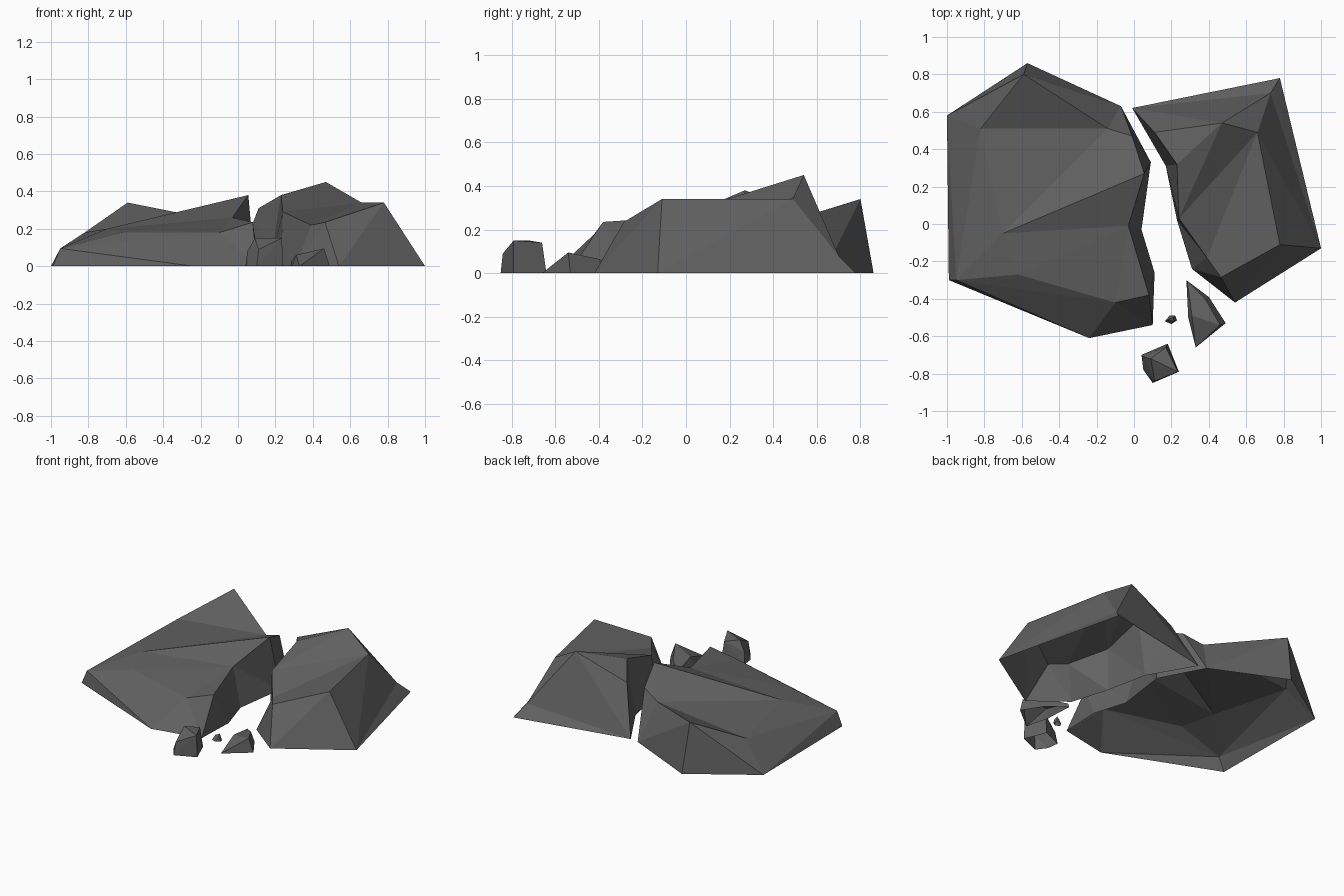
import bpy, bmesh

if "Cube" in bpy.data.objects:
    bpy.data.objects.remove(bpy.data.objects["Cube"])

stone = bpy.data.materials.new("dark grey stone")
stone.diffuse_color = (0.12, 0.12, 0.12, 1)
stone.use_nodes = True
stone.node_tree.nodes["Principled BSDF"].inputs["Base Color"].default_value = stone.diffuse_color


def finish(name, bm):
    bmesh.ops.recalc_face_normals(bm, faces=bm.faces[:])
    mesh = bpy.data.meshes.new(name)
    bm.to_mesh(mesh)
    bm.free()
    mesh.materials.append(stone)
    bpy.context.collection.objects.link(bpy.data.objects.new(name, mesh))


def facets(name, points, faces):
    """Open-bottomed faceted rock; each word lists the corners of one facet."""
    bm = bmesh.new()
    v = {k: bm.verts.new(p) for k, p in points.items()}
    for word in faces.split():
        bm.faces.new([v[c] for c in word])
    bmesh.ops.triangulate(bm, faces=bm.faces[:])
    finish(name, bm)


def pebble(name, points):
    """Small convex chip without an underside."""
    bm = bmesh.new()
    for p in points:
        bm.verts.new(p)
    bmesh.ops.convex_hull(bm, input=bm.verts[:])
    bm.normal_update()
    low = [f for f in bm.faces if f.normal.z < -0.7]
    bmesh.ops.delete(bm, geom=low, context='FACES')
    finish(name, bm)


# Left half: ground outline a-i, upper corners k-u
facets("left_rock_half", {
    'a': (-.24, -.61, 0), 'b': (.10, -.54, 0), 'c': (.11, -.26, 0),
    'd': (.04, -.03, 0), 'e': (.09, .33, 0), 'f': (-.07, .63, 0),
    'g': (-.57, .86, 0), 'h': (-1, .58, 0), 'i': (-.99, -.30, 0),
    'k': (-.10, -.42, .18), 'l': (.08, -.38, .235), 'm': (-.03, -.01, .26),
    'n': (.055, .27, .38), 'o': (-.01, .47, .30), 'p': (-.14, .51, .25),
    'q': (-.82, .51, .18), 'r': (-.59, .80, .34), 's': (-.62, -.27, .18),
    't': (-.70, -.05, .20), 'u': (-.95, -.30, .095)},
    "tpq tnp nop tmn tsm skm klm ust utq uqh uhi qrh qpr hrg grf rpf pof "
    "fone".replace("fone", "foe one") + " enm emd dml dlc clb lkb kab uak uks iau")

# Right half: ground outline A-M, upper corners E-Q
facets("right_rock_half", {
    'A': (.54, -.42, 0), 'B': (1, -.13, 0), 'C': (.78, .78, 0),
    'D': (-.01, .62, 0), 'L': (.17, .31, 0), 'M': (.23, .02, 0),
    'H': (.31, -.24, 0), 'E': (.11, .49, .31), 'F': (.23, .32, .38),
    'G': (.24, .03, .29), 'I': (.39, -.18, .22), 'K': (.465, -.285, .235),
    'J': (.78, -.11, .34), 'Q': (.66, .49, .34), 'N': (.73, .70, .08),
    'P': (.47, .54, .45)},
    "EFP FGP PGQ GIQ IJQ IKJ PQN DNP DPE DCN CBN BQN BJQ "
    "DEL ELF LFG LGM MGI MIH HIK HKA AKJ AJB")

# Broken-off chips
pebble("block_chip", [
    (.04, -.70, 0), (.05, -.78, 0), (.10, -.85, 0), (.24, -.79, 0), (.18, -.64, 0),
    (.05, -.71, .08), (.11, -.84, .09), (.235, -.79, .15), (.17, -.66, .14),
    (.09, -.72, .15)])
pebble("wedge_chip", [
    (.28, -.30, 0), (.40, -.39, 0), (.49, -.53, 0), (.33, -.66, 0), (.29, -.50, 0),
    (.46, -.54, .095), (.31, -.49, .06), (.38, -.40, .065), (.285, -.305, .025)])
pebble("tiny_chip", [
    (.165, -.52, 0), (.19, -.49, 0), (.22, -.49, 0), (.23, -.515, 0), (.20, -.535, 0),
    (.185, -.51, .035), (.21, -.50, .045), (.215, -.52, .035)])
